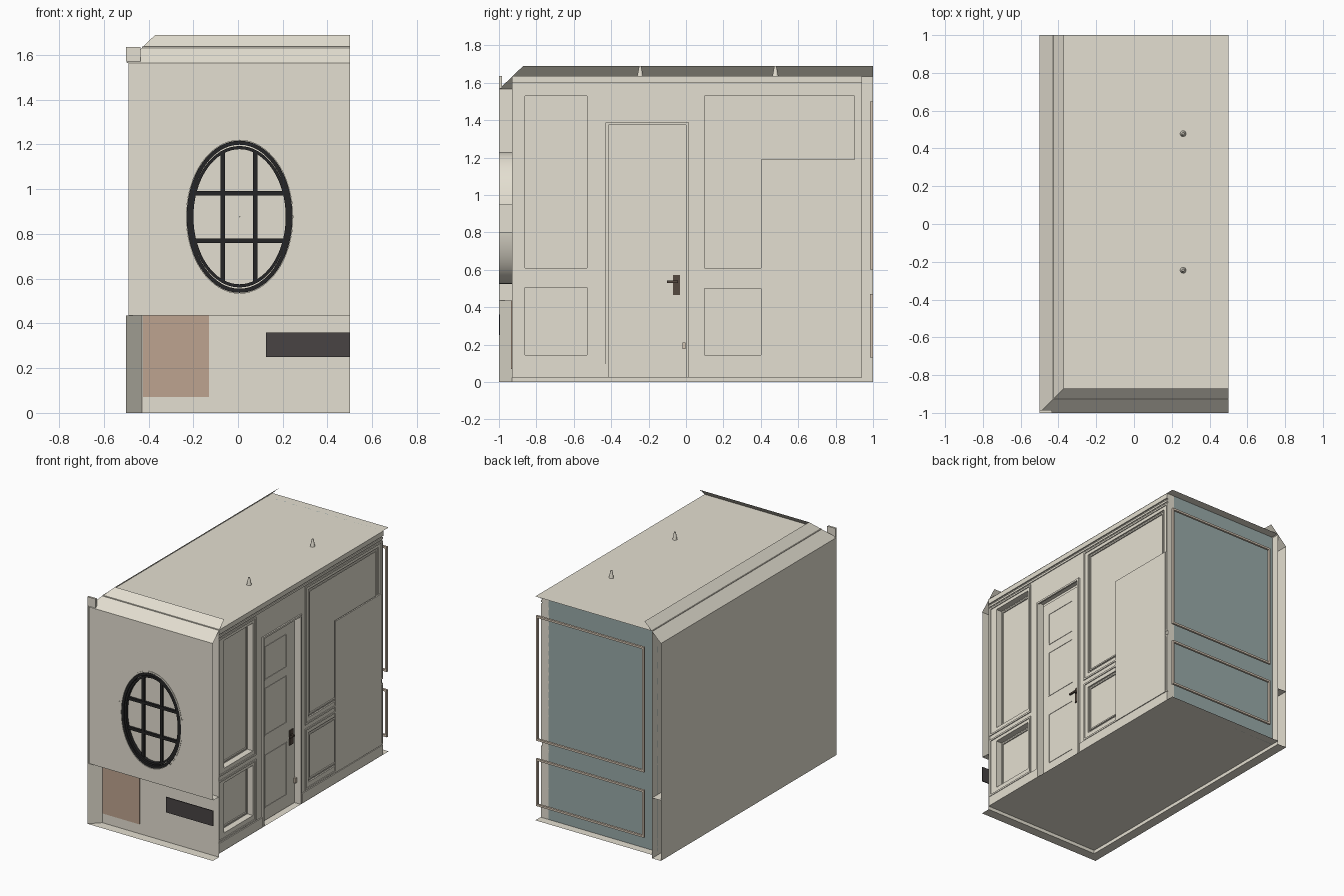
import bpy, bmesh, math

if "Cube" in bpy.data.objects:
    bpy.data.objects.remove(bpy.data.objects["Cube"])


def mat(name, rgb):
    m = bpy.data.materials.new(name)
    m.diffuse_color = [((c / 255 + 0.055) / 1.055) ** 2.4 for c in rgb] + [1]
    m.use_nodes = True
    m.node_tree.nodes["Principled BSDF"].inputs["Base Color"].default_value = m.diffuse_color
    return m


CREAM = mat("cream_paint", (228, 223, 209))
TEAL = mat("teal_backing", (153, 170, 169))
BROWN = mat("brown_panel", (190, 164, 144))
BLACK = mat("black_frame", (37, 37, 38))
DARK = mat("dark_grey", (72, 67, 67))
BRONZE = mat("bronze", (84, 72, 62))
TAN = mat("tan_trim", (215, 200, 182))


def finish(name, bm, m):
    me = bpy.data.meshes.new(name)
    bm.to_mesh(me)
    bm.free()
    me.materials.append(m)
    ob = bpy.data.objects.new(name, me)
    bpy.context.collection.objects.link(ob)
    return ob


def add_box(bm, x0, x1, y0, y1, z0, z1):
    v = [bm.verts.new((x, y, z)) for x in (x0, x1) for y in (y0, y1) for z in (z0, z1)]
    for f in ((0, 1, 3, 2), (4, 6, 7, 5), (0, 4, 5, 1), (2, 3, 7, 6), (0, 2, 6, 4), (1, 5, 7, 3)):
        bm.faces.new([v[i] for i in f])


def boxes(name, m, *dims):
    bm = bmesh.new()
    for d in dims:
        add_box(bm, *d)
    return finish(name, bm, m)


def quads(name, m, *faces):
    bm = bmesh.new()
    for f in faces:
        bm.faces.new([bm.verts.new(p) for p in f])
    bmesh.ops.remove_doubles(bm, verts=bm.verts, dist=1e-4)
    return finish(name, bm, m)


def frame(a0, a1, z0, z1, w):
    """Four bars (a0, a1, z0, z1) of a rectangular moulding."""
    return [(a0, a1, z0, z0 + w), (a0, a1, z1 - w, z1),
            (a0, a0 + w, z0 + w, z1 - w), (a1 - w, a1, z0 + w, z1 - w)]


def loft(name, m, profile):
    """Sweep a list of (rx, rz, y) around the window centre."""
    n = 64
    bm = bmesh.new()
    rings = [[bm.verts.new((CX + rx * math.cos(math.tau * i / n), y, CZ + rz * math.sin(math.tau * i / n)))
              for i in range(n)] for rx, rz, y in profile]
    for a, b in zip(rings, rings[1:]):
        for i in range(n):
            bm.faces.new((a[i], a[(i + 1) % n], b[(i + 1) % n], b[i]))
    ob = finish(name, bm, m)
    for p in ob.data.polygons:
        p.use_smooth = True
    ob.data.set_sharp_from_angle(angle=math.radians(35))
    return ob


def wall_with_oval(name, y, x0, z0, z1):
    """Flat front wall with the oval window opening."""
    bm = bmesh.new()
    oval = [(CX + RX * math.cos(math.tau * i / 64), CZ + RZ * math.sin(math.tau * i / 64)) for i in range(64)]
    for loop in ([(x0, z0), (.5, z0), (.5, z1), (x0, z1)], oval):
        vs = [bm.verts.new((x, y, z)) for x, z in loop]
        for a, b in zip(vs, vs[1:] + vs[:1]):
            bm.edges.new((a, b))
    bmesh.ops.triangle_fill(bm, edges=bm.edges, use_beauty=True, normal=(0, -1, 0))
    finish(name, bm, CREAM)


CX, CZ = 0.007, 0.877
RX, RZ = 0.238, 0.342
IN, OUT = 0.43, 0.5      # inner and outer lines of the left wall
TOP = 1.637              # ceiling height

# floor, and the flat flange under the thick walls
quads("floor", CREAM, [(-IN, -.93, .025), (.5, -.93, .025), (.5, 1, .025), (-IN, 1, .025)])
quads("floor_flange", CREAM,
      [(-.5, -1, 0), (.5, -1, 0), (.5, -.93, 0), (-IN, -.93, 0)],
      [(-.5, 1, 0), (-.5, -1, 0), (-IN, -.93, 0), (-IN, 1, 0)])

# ceiling, with a mitred sloping cornice that rises past it along front and left
quads("ceiling", CREAM, [(-IN, -.93, TOP), (.5, -.93, TOP), (.5, 1, TOP), (-IN, 1, TOP)])
quads("cornice", CREAM,
      [(-.5, -1, 1.565), (.5, -1, 1.565), (.5, -.87, 1.69), (-.37, -.87, 1.69)],
      [(-.5, 1, 1.565), (-.5, -1, 1.565), (-.37, -.87, 1.69), (-.37, 1, 1.69)])
boxes("cornice_corner_block", CREAM, (-.5, -.435, -1, -.985, 1.57, 1.635))

# left wall: outer and inner skins, ledge between them, mitred front end
quads("left_wall_outer", CREAM, [(-OUT, 1, 0), (-OUT, -1, 0), (-OUT, -1, 1.565), (-OUT, 1, 1.565)])
quads("left_wall_inner", CREAM, [(-IN, -.93, 0), (-IN, 1, 0), (-IN, 1, TOP), (-IN, -.93, TOP)])
quads("left_wall_ledge", CREAM,
      [(-OUT, -1, .435), (-IN, -.93, .435), (-IN, 1, .435), (-OUT, 1, .435)],
      [(-OUT, -1, 0), (-IN, -.93, 0), (-IN, -.93, .435), (-OUT, -1, .435)])

# front wall: full-height inner skin, ledge, and outer skin above the ledge
wall_with_oval("front_wall_inner", -.93, -IN, 0, TOP)
wall_with_oval("front_wall_outer", -.996, -.49, .435, 1.565)
quads("front_wall_ledge", CREAM, [(-OUT, -.996, .435), (.5, -.996, .435), (.5, -.93, .435), (-IN, -.93, .435)])
boxes("brown_panel", BROWN, (-.425, -.13, -.936, -.931, .07, .435))
boxes("dark_vent", DARK, (.125, .5, -1, -.994, .25, .36))

# oval window: reveal, black frame, glazing bars, pane
loft("window_reveal", CREAM, [(RX, RZ, -.93), (RX + .008, RZ + .01, -.93), (RX + .008, RZ + .01, -.999),
                              (RX, RZ, -.999), (RX, RZ, -.93)])
for k, s in enumerate((1, .93)):
    rx, rz, w, y = RX * s - .001, RZ * s - .002, .018 - .004 * k, -.997 + .006 * k
    loft("window_frame_%d" % k, BLACK, [(rx, rz, y), (rx - w, rz - w, y), (rx - w, rz - w, -.965),
                                        (rx, rz, -.965), (rx, rz, y)])
bars = []
for dx in (-.075, .07):
    h = .30 * math.sqrt(1 - (dx / .21) ** 2) + .01
    bars.append((CX + dx - .01, CX + dx + .01, -.985, -.97, CZ - h, CZ + h))
for dz in (-.108, .105):
    h = .205 * math.sqrt(1 - (dz / .31) ** 2) + .01
    bars.append((CX - h, CX + h, -.986, -.969, CZ + dz - .01, CZ + dz + .01))
boxes("window_glazing_bars", BLACK, *bars)
loft("window_pane", CREAM, [(RX, RZ, -.968), (.001, .001, -.968)])
boxes("window_side_tabs", CREAM, *[(CX + s * .246 - .008, CX + s * .246 + .008, -1, -.93, .8, .95)
                                   for s in (-1, 1)])

# right wall: one stepped surface with recessed panels and a doorway
recess = [(-.86, -.53, .61, 1.53, .445), (-.86, -.53, .145, .505, .445), (-.415, 0, .025, 1.385, .45),
          (.1, .9, .61, 1.53, .48), (.1, .9, .145, .5, .48)]
ys = sorted({-.93, .94} | {v for r in recess for v in r[:2]})
zs = sorted({.025, TOP} | {v for r in recess for v in r[2:4]})


def depth(y, z):
    for r in recess:
        if r[0] < y < r[1] and r[2] < z < r[3]:
            return r[4]
    return .49


def cell(i, j):
    if 0 <= i < len(ys) - 1 and 0 <= j < len(zs) - 1:
        return depth((ys[i] + ys[i + 1]) / 2, (zs[j] + zs[j + 1]) / 2)
    return .435


faces = []
for i in range(len(ys)):
    for j in range(len(zs)):
        x, y0, z0 = cell(i, j), ys[i], zs[j]
        y1, z1 = ys[min(i + 1, len(ys) - 1)], zs[min(j + 1, len(zs) - 1)]
        if y1 > y0 and z1 > z0:
            faces.append([(x, y0, z0), (x, y1, z0), (x, y1, z1), (x, y0, z1)])
        xl, xd = cell(i - 1, j), cell(i, j - 1)
        if z1 > z0 and abs(xl - x) > 1e-4:
            faces.append([(xl, y0, z0), (x, y0, z0), (x, y0, z1), (xl, y0, z1)])
        if y1 > y0 and abs(xd - x) > 1e-4:
            faces.append([(xd, y0, z0), (xd, y1, z0), (x, y1, z0), (x, y0, z0)])
quads("right_wall", CREAM, *faces)

# mouldings on the right wall
mould = []
for y0, y1, z0, z1 in ((-.93, -.5, .57, 1.565), (-.93, -.5, .1, .54), (.06, .94, .57, 1.565), (.06, .94, .1, .54)):
    mould += [(.488, .496, *b) for b in frame(y0, y1, z0, z1, .012)]
for r in recess[:2] + recess[3:]:
    mould += [(r[4], r[4] + .008, *b) for b in frame(r[0] + .012, r[1] - .012, r[2] + .012, r[3] - .012, .01)]
boxes("wall_mouldings", CREAM, *mould)
boxes("wall_rails", CREAM, (.488, .5, -.93, .94, 1.6, 1.635), (.488, .496, -.93, .94, 1.575, 1.59),
      (.488, .498, -.93, -.43, .025, .095), (.488, .498, .02, .94, .025, .095))
boxes("door_casing", CREAM, (.488, .5, -.43, -.415, .025, 1.385), (.488, .5, 0, .015, .025, 1.385),
      (.488, .5, -.43, .015, 1.375, 1.388))
boxes("wall_cover_plate", CREAM, (.488, .498, .4, .92, .1, 1.19))

# door leaf with mouldings, handle and latch
boxes("door", CREAM, (.435, .456, -.408, -.008, .03, 1.365))
boxes("door_panel_mouldings", CREAM,
      *[(.455, .459, *b) for z in ((.12, .5), (.64, .98), (1.04, 1.28)) for b in frame(-.35, -.1, *z, .006)])
boxes("door_handle", BRONZE, (.456, .463, -.07, -.032, .465, .572), (.463, .482, -.056, -.044, .53, .542),
      (.476, .486, -.102, -.044, .53, .542))
boxes("door_latch", TAN, (.456, .47, -.02, -.002, .175, .21))

# teal back wall and free-standing back mouldings
boxes("back_wall", TEAL, (-IN, .438, .934, .94, .025, TOP))
boxes("back_mouldings", TAN, *[(a, b, .985, 1, c, d) for z in ((.6, 1.5), (.13, .47))
                               for a, b, c, d in frame(-.365, .495, *z, .014)])

# small cone fittings standing on the ceiling
for k, y in enumerate((-.245, .478)):
    bpy.ops.mesh.primitive_cone_add(vertices=20, radius1=.016, radius2=.006, depth=.053, location=(.26, y, 1.6635))
    ob = bpy.context.object
    ob.name = "ceiling_fitting_%d" % k
    ob.data.materials.append(CREAM)
    bpy.ops.object.shade_smooth_by_angle()
